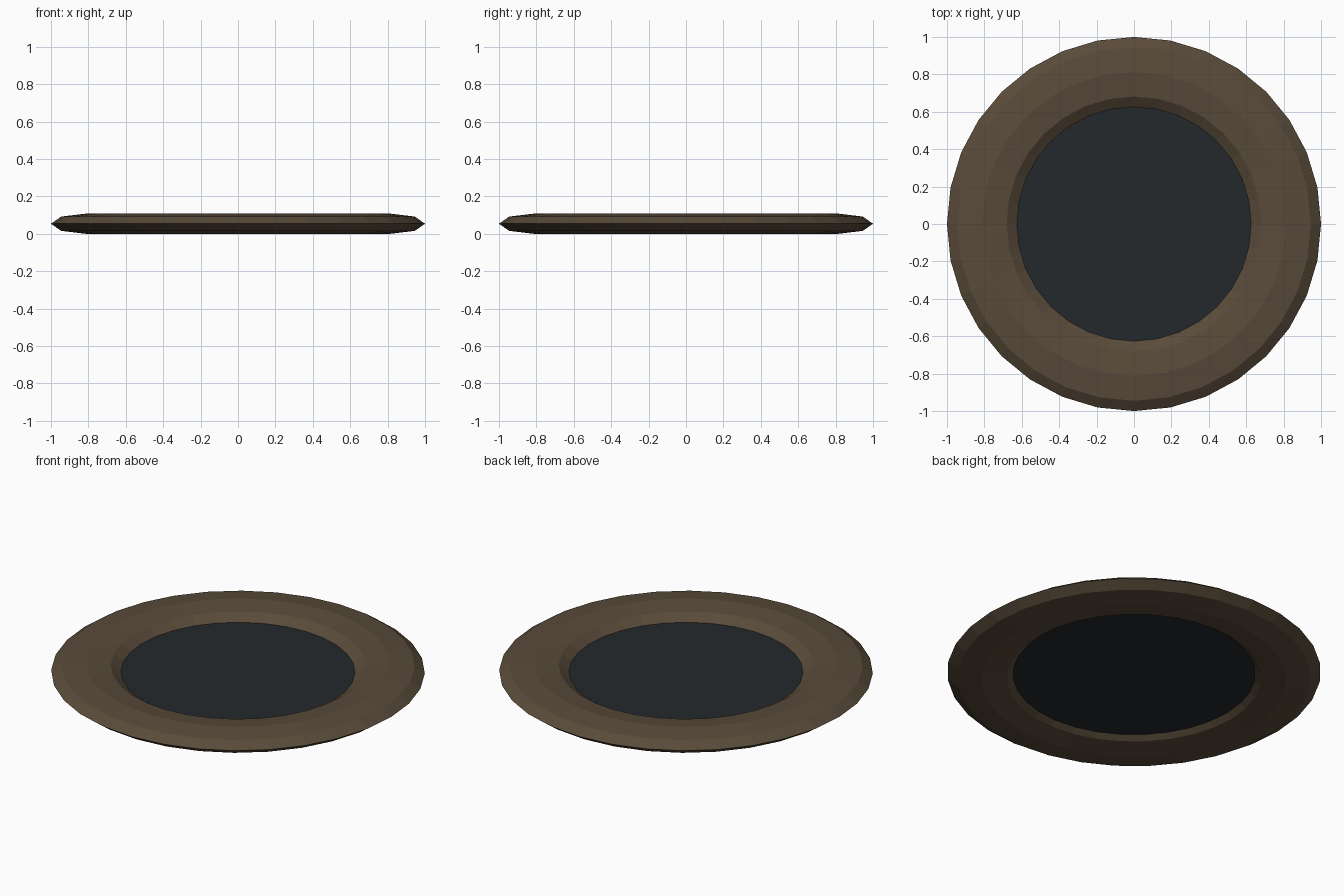
import bpy

if "Cube" in bpy.data.objects:
    bpy.data.objects.remove(bpy.data.objects["Cube"])

HALF_H = 0.054      # half height of the ring
RING_R = 0.8133     # radius to the middle of the rim
TUBE_R = 0.1867     # half width of the rim


def paint(obj, name, rgb):
    mat = bpy.data.materials.new(name)
    mat.diffuse_color = (*rgb, 1.0)
    mat.use_nodes = True
    mat.node_tree.nodes["Principled BSDF"].inputs["Base Color"].default_value = mat.diffuse_color
    obj.data.materials.append(mat)


# Flattened eight-sided ring
bpy.ops.mesh.primitive_torus_add(
    major_segments=32, minor_segments=8,
    major_radius=RING_R, minor_radius=TUBE_R, location=(0, 0, HALF_H))
rim = bpy.context.object
rim.name = "outer_rim"
rim.scale.z = HALF_H / TUBE_R
bpy.ops.object.transform_apply(location=False, rotation=False, scale=True)
bpy.ops.object.shade_flat()
paint(rim, "rim_brown", (0.10, 0.07, 0.042))

# Thin dark disc, its edge buried in the rim
bottom, top = 0.039, 0.053
bpy.ops.mesh.primitive_cylinder_add(
    vertices=32, radius=0.66, depth=top - bottom,
    location=(0, 0, (top + bottom) / 2))
disc = bpy.context.object
disc.name = "centre_disc"
paint(disc, "disc_dark", (0.018, 0.022, 0.025))
